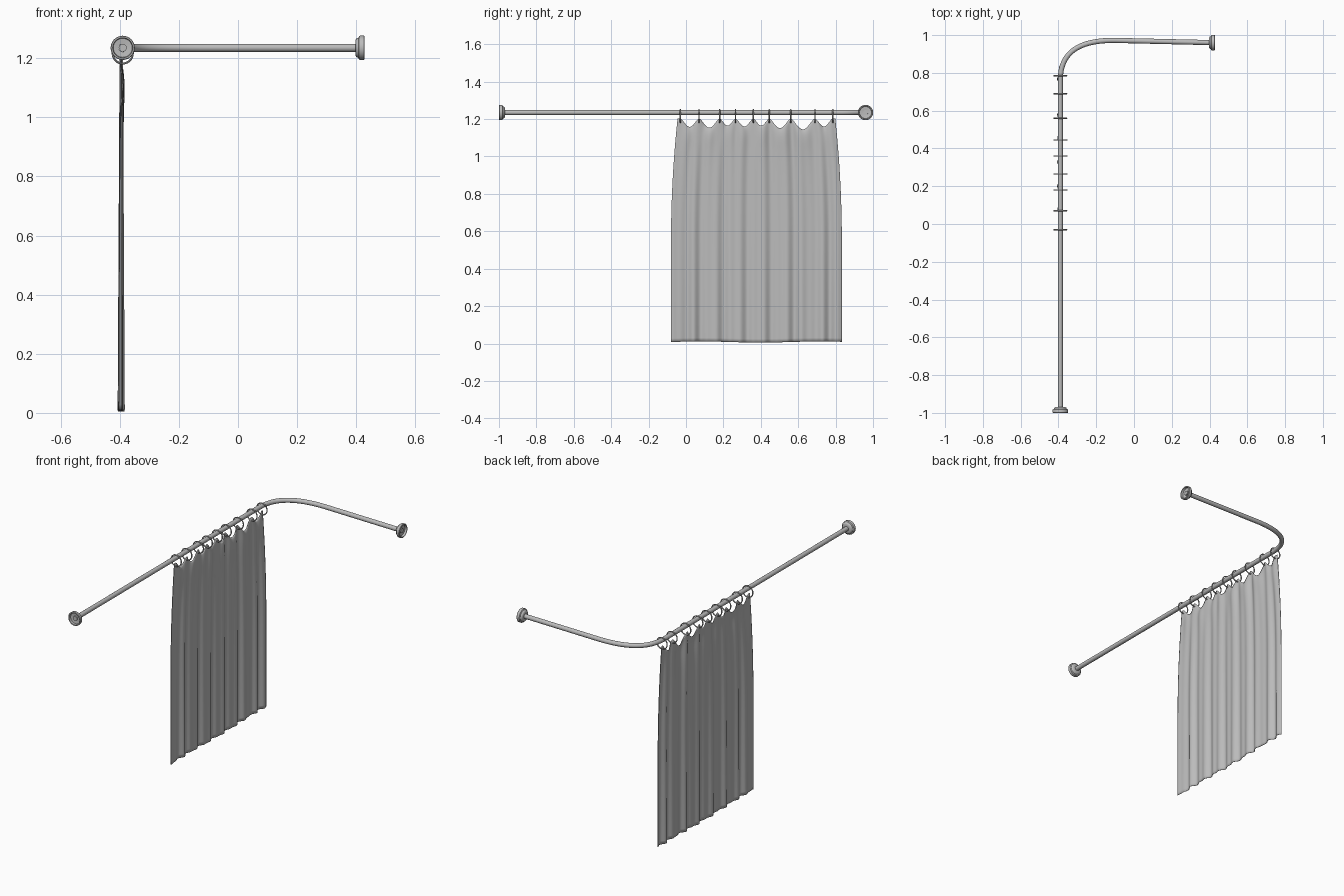
import bpy, bmesh
from math import sin, cos, pi, radians, exp
from mathutils import Matrix, Vector

cube = bpy.data.objects.get("Cube")
if cube:
    bpy.data.objects.remove(cube, do_unlink=True)


def material(name, value):
    m = bpy.data.materials.new(name)
    m.use_nodes = True
    color = (value, value, value, 1)
    m.diffuse_color = color
    m.node_tree.nodes["Principled BSDF"].inputs["Base Color"].default_value = color
    return m


GREY = material("plain grey", 0.5)
ROD_X, ROD_Y, ROD_Z, ROD_R = -0.39, 0.96, 1.235, 0.0135
RINGS = [-0.03, 0.07, 0.18, 0.265, 0.36, 0.445, 0.56, 0.69, 0.785]


def finish(ob, angle=40):
    ob.data.materials.append(GREY)
    bpy.ops.object.select_all(action="DESELECT")
    ob.select_set(True)
    bpy.context.view_layer.objects.active = ob
    bpy.ops.object.shade_smooth_by_angle(angle=radians(angle))
    return ob


def from_bmesh(name, bm, angle=40):
    me = bpy.data.meshes.new(name)
    bm.to_mesh(me)
    bm.free()
    ob = bpy.data.objects.new(name, me)
    bpy.context.collection.objects.link(ob)
    return finish(ob, angle)


# Bent rail: straight run, wide corner, short run
def rail():
    path = [Vector((ROD_X, -0.993, ROD_Z))]
    start, corner = Vector((ROD_X, 0.76, ROD_Z)), Vector((ROD_X, 0.975, ROD_Z))
    end = Vector((-0.10, 0.972, ROD_Z))
    for i in range(25):
        t = i / 24
        a, b = start.lerp(corner, t ** 0.95), corner.lerp(end, t)
        path.append(a.lerp(b, t))
    path.append(Vector((0.42, ROD_Y, ROD_Z)))
    cu = bpy.data.curves.new("rail", "CURVE")
    cu.dimensions = "3D"
    cu.bevel_depth, cu.bevel_resolution = ROD_R, 6
    cu.use_fill_caps = True
    sp = cu.splines.new("POLY")
    sp.points.add(len(path) - 1)
    for p, co in zip(sp.points, path):
        p.co = (*co, 1)
    tmp = bpy.data.objects.new("rail_curve", cu)
    bpy.context.collection.objects.link(tmp)
    bpy.context.view_layer.update()
    me = bpy.data.meshes.new_from_object(tmp.evaluated_get(
        bpy.context.evaluated_depsgraph_get()))
    bpy.data.objects.remove(tmp, do_unlink=True)
    ob = bpy.data.objects.new("rail", me)
    bpy.context.collection.objects.link(ob)
    finish(ob)


# Wall flange: rounded cup, open towards the wall (profile is radius, distance)
def flange(name, location, direction):
    profile = [(ROD_R, 0.031), (0.026, 0.031), (0.031, 0.028), (0.034, 0.021),
               (0.040, 0.018), (0.041, 0.014), (0.041, 0.002), (0.039, 0),
               (0.034, 0), (0.032, 0.012), (ROD_R, 0.014)]
    bm = bmesh.new()
    verts = [bm.verts.new((r, 0, z)) for r, z in profile]
    edges = [bm.edges.new(pair) for pair in zip(verts, verts[1:])]
    bmesh.ops.spin(bm, geom=verts + edges, axis=(0, 0, 1), cent=(0, 0, 0),
                   angle=2 * pi, steps=32, use_merge=True)
    bmesh.ops.remove_doubles(bm, verts=bm.verts, dist=0.0001)
    bmesh.ops.recalc_face_normals(bm, faces=bm.faces)
    turn = Vector(direction).to_track_quat("Z", "Y").to_matrix().to_4x4()
    bm.transform(Matrix.Translation(location) @ turn)
    from_bmesh(name, bm)


# Curtain top edge hangs from the rings in scallops
def sag(y):
    for a, b in zip(RINGS, RINGS[1:]):
        if a <= y <= b:
            return sin(pi * (y - a) / (b - a)) ** 1.5 * 0.45 * (b - a)
    return 0


def curtain():
    cols, rows = 200, 60
    bm = bmesh.new()
    bmesh.ops.create_grid(bm, x_segments=cols, y_segments=rows, size=0.5)
    for v in bm.verts:
        u, h = v.co.x + 0.5, v.co.y + 0.5
        top_y = -0.045 + 0.843 * u
        drop = 1 - h
        flare = min(1, drop / 0.55)
        flare = 1 - (1 - flare) ** 2
        y = top_y + (u - 0.5) * 0.07 * flare
        s = sag(top_y)
        near_top = exp(-drop * 9)
        z = 0.008 + 1.195 * h - s * exp(-drop * 14) + 0.003 * sin(u * 9) * drop
        fold = sin(u * 52 + 1.5 * sin(u * 7)) + 0.6 * sin(u * 91 + 2)
        x = -0.395 + fold * (0.003 + 0.004 * drop)
        x += s * 0.35 * near_top * sin(min(1, drop * 9) * pi / 2)
        v.co = (x, y, z)
    bmesh.ops.recalc_face_normals(bm, faces=bm.faces)
    ob = from_bmesh("curtain", bm, 60)
    thick = ob.modifiers.new("cloth thickness", "SOLIDIFY")
    thick.thickness = 0.002
    thick.offset = 0


rail()
flange("front_flange", (ROD_X, -1, ROD_Z), (0, 1, 0))
flange("side_flange", (0.428, ROD_Y, ROD_Z), (-1, 0, 0))
curtain()

# Rings round the rail, through the top of the curtain
for i, y in enumerate(RINGS):
    bpy.ops.mesh.primitive_torus_add(
        location=(ROD_X, y, 1.216), rotation=(pi / 2, 0, 0), major_radius=0.034,
        minor_radius=0.0035, major_segments=32, minor_segments=8)
    ring = bpy.context.object
    ring.name = f"curtain_ring_{i + 1}"
    finish(ring)
